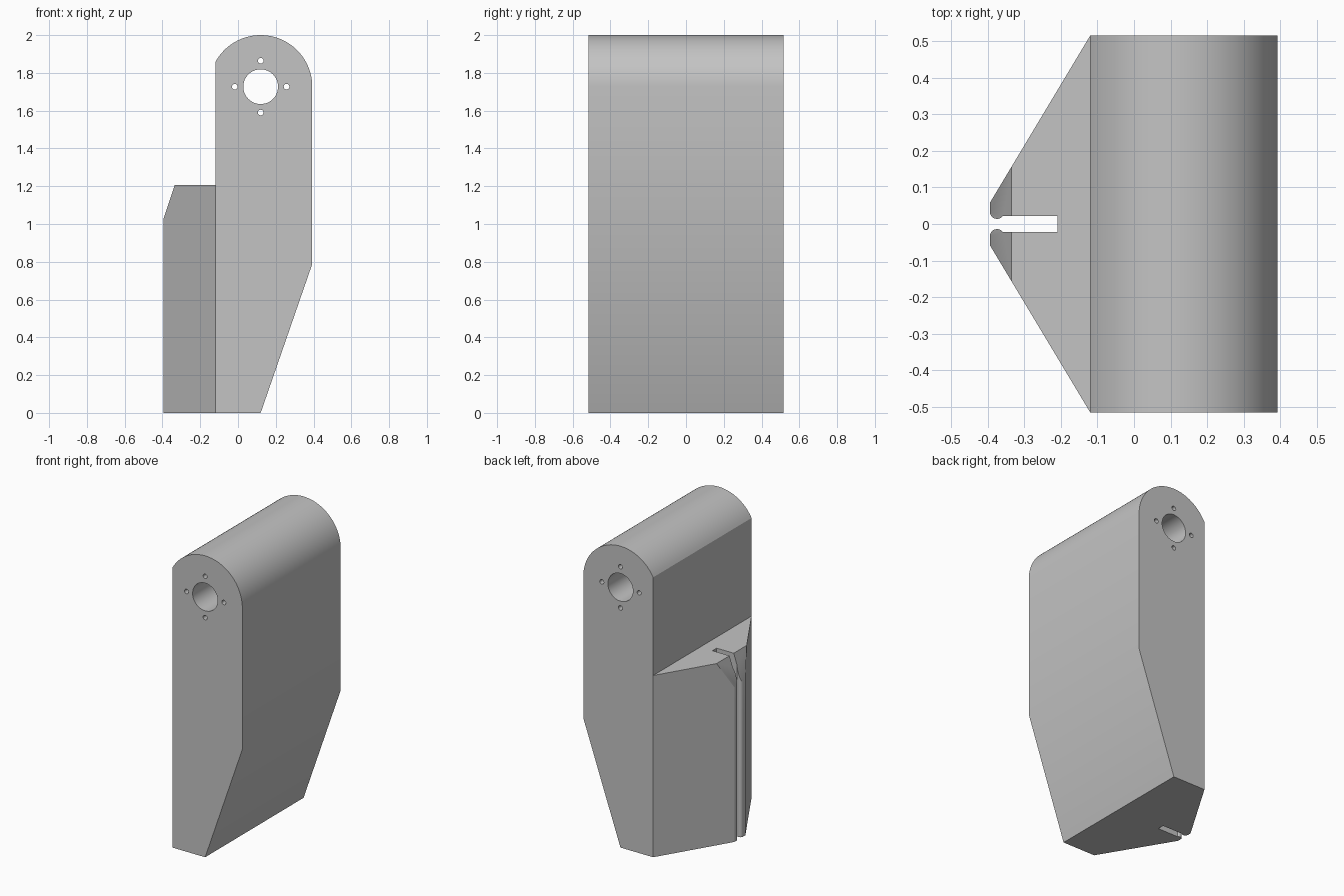
import bpy, bmesh, math
from mathutils import Vector

if "Cube" in bpy.data.objects:
    bpy.data.objects.remove(bpy.data.objects["Cube"])

W = 0.516                       # half width along y
CX, CZ, R = 0.12, 1.727, 0.273  # rounded head centre and radius
BACK = -0.12                    # flat rear face of the body

grey = bpy.data.materials.new("plain_grey")
grey.diffuse_color = (0.55, 0.55, 0.55, 1)
grey.use_nodes = True
grey.node_tree.nodes["Principled BSDF"].inputs["Base Color"].default_value = grey.diffuse_color


def prism(name, points, offset, cut=None):
    """Extrude a closed outline along offset, optionally trimmed by a plane."""
    bm = bmesh.new()
    face = bm.faces.new([bm.verts.new(p) for p in points])
    ext = bmesh.ops.extrude_face_region(bm, geom=[face], use_keep_orig=True)
    moved = [v for v in ext["geom"] if isinstance(v, bmesh.types.BMVert)]
    bmesh.ops.translate(bm, verts=moved, vec=offset)
    if cut:
        geom = bm.verts[:] + bm.edges[:] + bm.faces[:]
        bmesh.ops.bisect_plane(bm, geom=geom, plane_co=cut[0], plane_no=cut[1],
                               clear_outer=True)
        rim = [e for e in bm.edges if e.is_boundary]
        bmesh.ops.holes_fill(bm, edges=rim, sides=0)
    bmesh.ops.recalc_face_normals(bm, faces=bm.faces[:])
    mesh = bpy.data.meshes.new(name)
    bm.to_mesh(mesh)
    bm.free()
    mesh.materials.append(grey)
    ob = bpy.data.objects.new(name, mesh)
    bpy.context.collection.objects.link(ob)
    return ob


def arc(cx, cy, r, a0, a1, n):
    return [(cx + r * math.cos(a0 + (a1 - a0) * i / n),
             cy + r * math.sin(a0 + (a1 - a0) * i / n)) for i in range(n + 1)]


def combine(target, other, operation):
    mod = target.modifiers.new(operation.lower(), "BOOLEAN")
    mod.operation, mod.object, mod.solver = operation, other, "EXACT"
    bpy.context.view_layer.objects.active = target
    bpy.ops.object.modifier_apply(modifier=mod.name)
    bpy.data.objects.remove(other)


# Body: side profile with rounded head and slanted lower front
end = math.pi - math.acos((CX - BACK) / R)
outline = [(BACK, 0), (CX, 0), (CX + R, 0.788)] + arc(CX, CZ, R, 0, end, 40)
body = prism("housing_body", [(x, -W, z) for x, z in outline], (0, 2 * W, 0))

# Tapered rear block with a slot and rounded slot lips, top corner chamfered
TIP = -0.395
lip = arc(TIP + 0.02, 0.034, 0.02, math.radians(-37), math.radians(-180), 12)
half = [(-0.21, 0.022)] + lip + [(TIP, 0.058), (BACK, W), (BACK + 0.07, W - 0.06)]
plan = half + [(x, -y) for x, y in reversed(half)]
chamfer = ((-0.335, 0, 1.206), Vector((-(1.206 - 1.027), 0, 0.06)).normalized())
wedge = prism("rear_wedge", [(x, y, 0) for x, y in plan], (0, 0, 1.206), chamfer)
combine(body, wedge, "UNION")

# Shaft bore and four screw holes through the head
holes = [(CX, CZ, 0.092, 48)]
holes += [(CX + 0.137 * dx, CZ + 0.137 * dz, 0.015, 20)
          for dx, dz in ((1, 0), (-1, 0), (0, 1), (0, -1))]
for x, z, r, n in holes:
    ring = arc(x, z, r, 0, 2 * math.pi, n)[:-1]
    drill = prism("hole_cutter", [(px, -1, pz) for px, pz in ring], (0, 2, 0))
    drill.hide_render = True
    combine(body, drill, "DIFFERENCE")

# Smooth curves, crisp corners
bpy.ops.object.select_all(action="DESELECT")
body.select_set(True)
bpy.context.view_layer.objects.active = body
bpy.ops.object.shade_smooth_by_angle(angle=math.radians(25))
